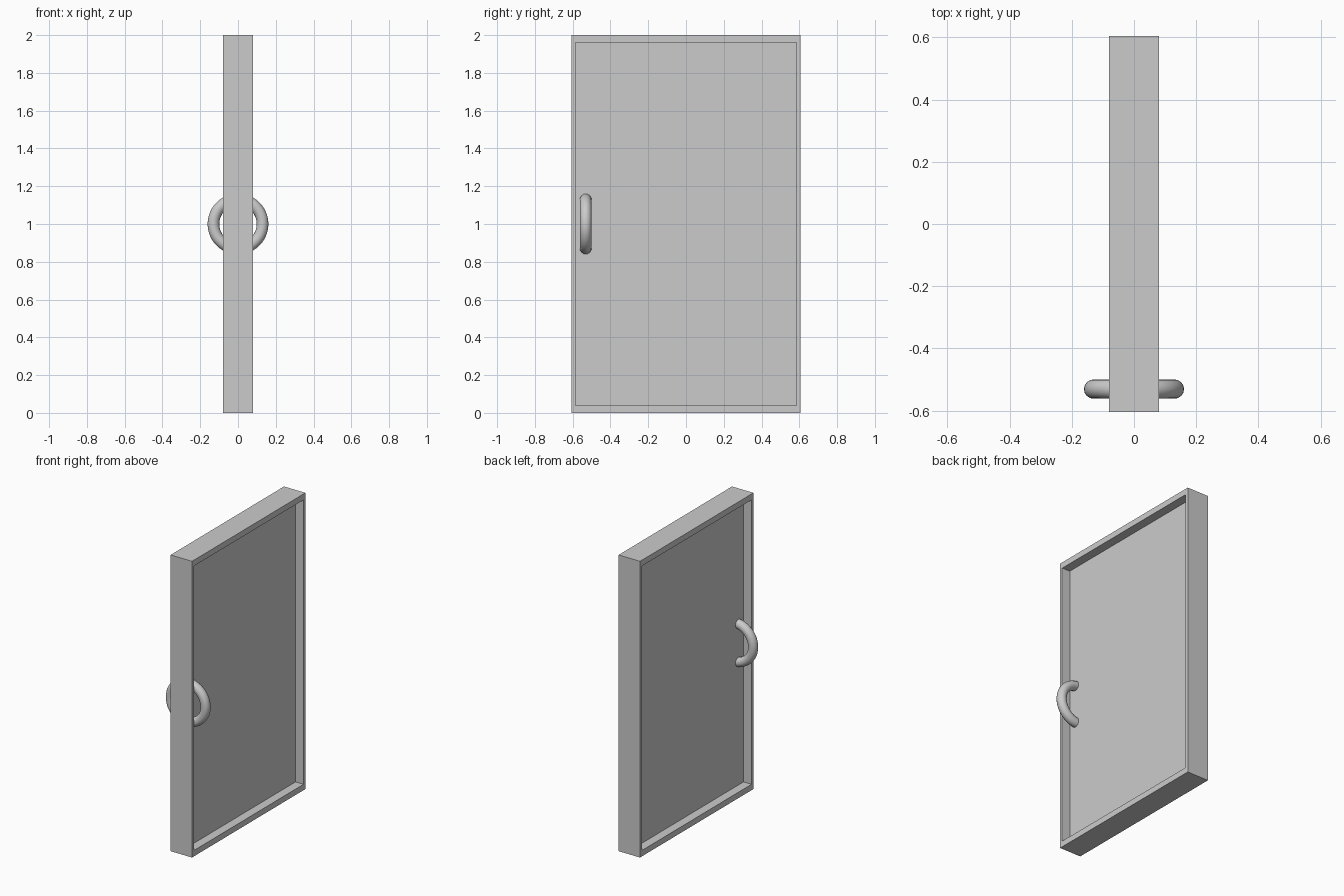
import bpy, bmesh, math

if "Cube" in bpy.data.objects:
    bpy.data.objects.remove(bpy.data.objects["Cube"])

W, T, H = 0.605, 0.08, 2.0     # half width, half thickness, height
SIDE, RAIL = 0.02, 0.04        # frame border widths
PANEL_T = 0.02                 # half thickness of the recessed panel

# Door slab: box whose two large faces are inset and pushed inward
bm = bmesh.new()
bmesh.ops.create_cube(bm, size=1)
for v in bm.verts:
    v.co = (v.co.x * 2 * T, v.co.y * 2 * W, (v.co.z + 0.5) * H)
for face in [f for f in bm.faces if abs(f.normal.x) > 0.9]:
    s = 1 if face.normal.x > 0 else -1
    bmesh.ops.inset_region(bm, faces=[face], thickness=0.01)
    for v in face.verts:
        v.co = (s * T, math.copysign(W - SIDE, v.co.y),
                RAIL if v.co.z < H / 2 else H - RAIL)
    inner = bmesh.ops.extrude_discrete_faces(bm, faces=[face])["faces"][0]
    for v in inner.verts:
        v.co.x = s * PANEL_T
bmesh.ops.recalc_face_normals(bm, faces=bm.faces)
mesh = bpy.data.meshes.new("door_slab")
bm.to_mesh(mesh)
bm.free()
bpy.context.collection.objects.link(bpy.data.objects.new("door_slab", mesh))

# Ring handle passing through the panel, showing on both sides
bpy.ops.mesh.primitive_torus_add(
    major_radius=0.13, minor_radius=0.031, major_segments=48, minor_segments=16,
    location=(0, -0.531, 1.0), rotation=(math.pi / 2, 0, 0))
handle = bpy.context.object
handle.name = "ring_handle"
bpy.ops.object.shade_smooth()
